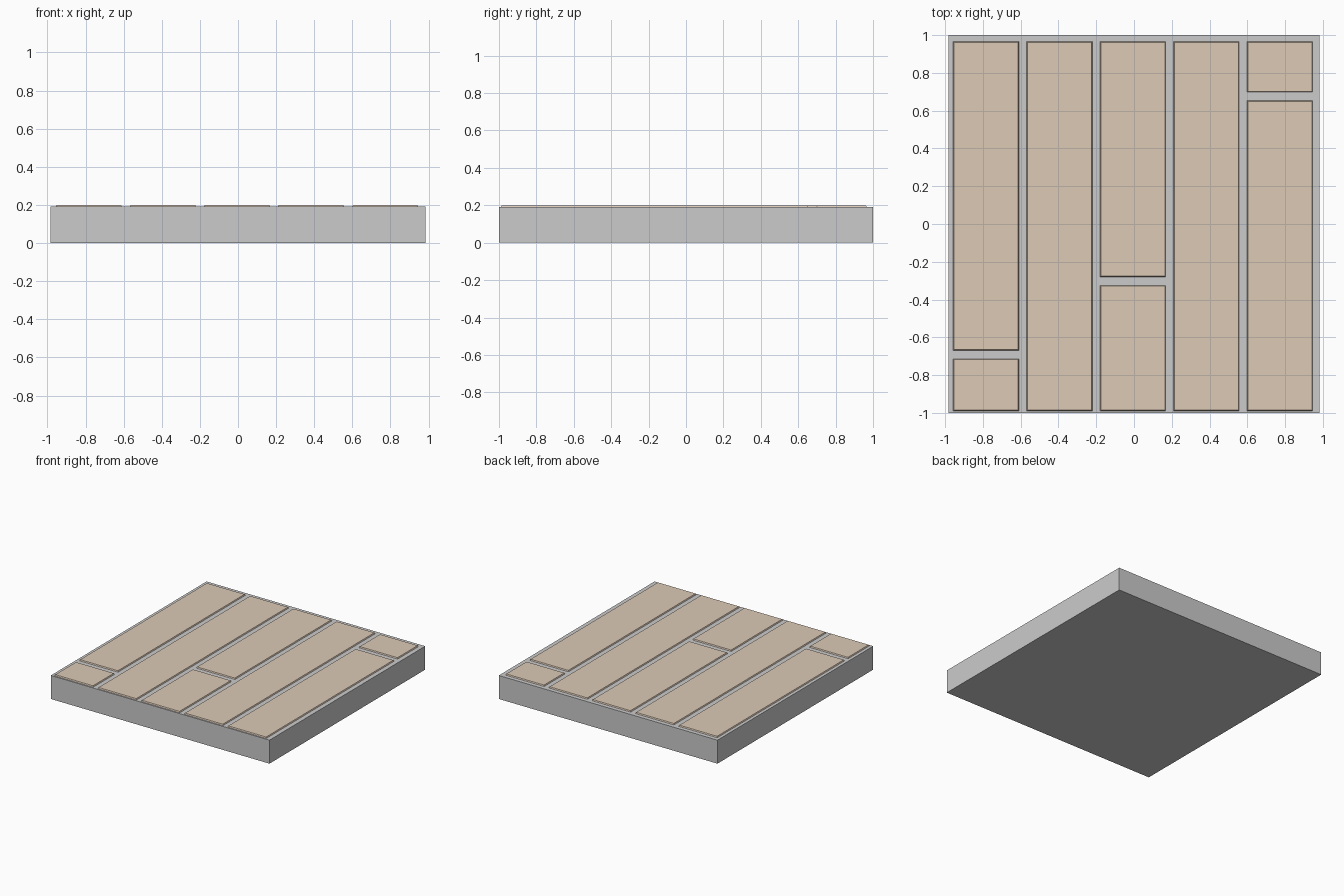
import bpy, bmesh

if "Cube" in bpy.data.objects:
    bpy.data.objects.remove(bpy.data.objects["Cube"])

BASE_TOP, PLANK_TOP = 0.191, 0.20
TAPER = 0.004

wood = bpy.data.materials.new("wood")
wood.diffuse_color = (0.72, 0.59, 0.47, 1)
wood.use_nodes = True
wood.node_tree.nodes["Principled BSDF"].inputs["Base Color"].default_value = wood.diffuse_color


def block(name, x0, x1, y0, y1, z0, z1, taper=0.0, mat=None):
    """Box whose top face is inset by taper on every side."""
    bm = bmesh.new()
    bmesh.ops.create_cube(bm, size=1)
    for v in bm.verts:
        t = taper if v.co.z > 0 else 0
        v.co.x = x1 - t if v.co.x > 0 else x0 + t
        v.co.y = y1 - t if v.co.y > 0 else y0 + t
        v.co.z = z1 if v.co.z > 0 else z0
    mesh = bpy.data.meshes.new(name)
    bm.to_mesh(mesh)
    bm.free()
    if mat:
        mesh.materials.append(mat)
    obj = bpy.data.objects.new(name, mesh)
    bpy.context.collection.objects.link(obj)
    return obj


# Slab under the floor
block("floor_slab", -0.983, 0.983, -1, 1, 0, BASE_TOP)

# Five columns of planks, some split by a cross joint centred at the given y
FRONT, BACK, GAP = -0.989, 0.966, 0.045
WIDTH, PITCH, LEFT = 0.347, 0.389, -0.957
joints = [-0.692, None, -0.302, None, 0.676]

for i, joint in enumerate(joints):
    x = LEFT + i * PITCH
    spans = [(FRONT, BACK)]
    if joint is not None:
        spans = [(FRONT, joint - GAP / 2), (joint + GAP / 2, BACK)]
    for j, (y0, y1) in enumerate(spans):
        block(f"plank_{i + 1}_{j + 1}", x, x + WIDTH, y0, y1,
              BASE_TOP, PLANK_TOP, TAPER, wood)
